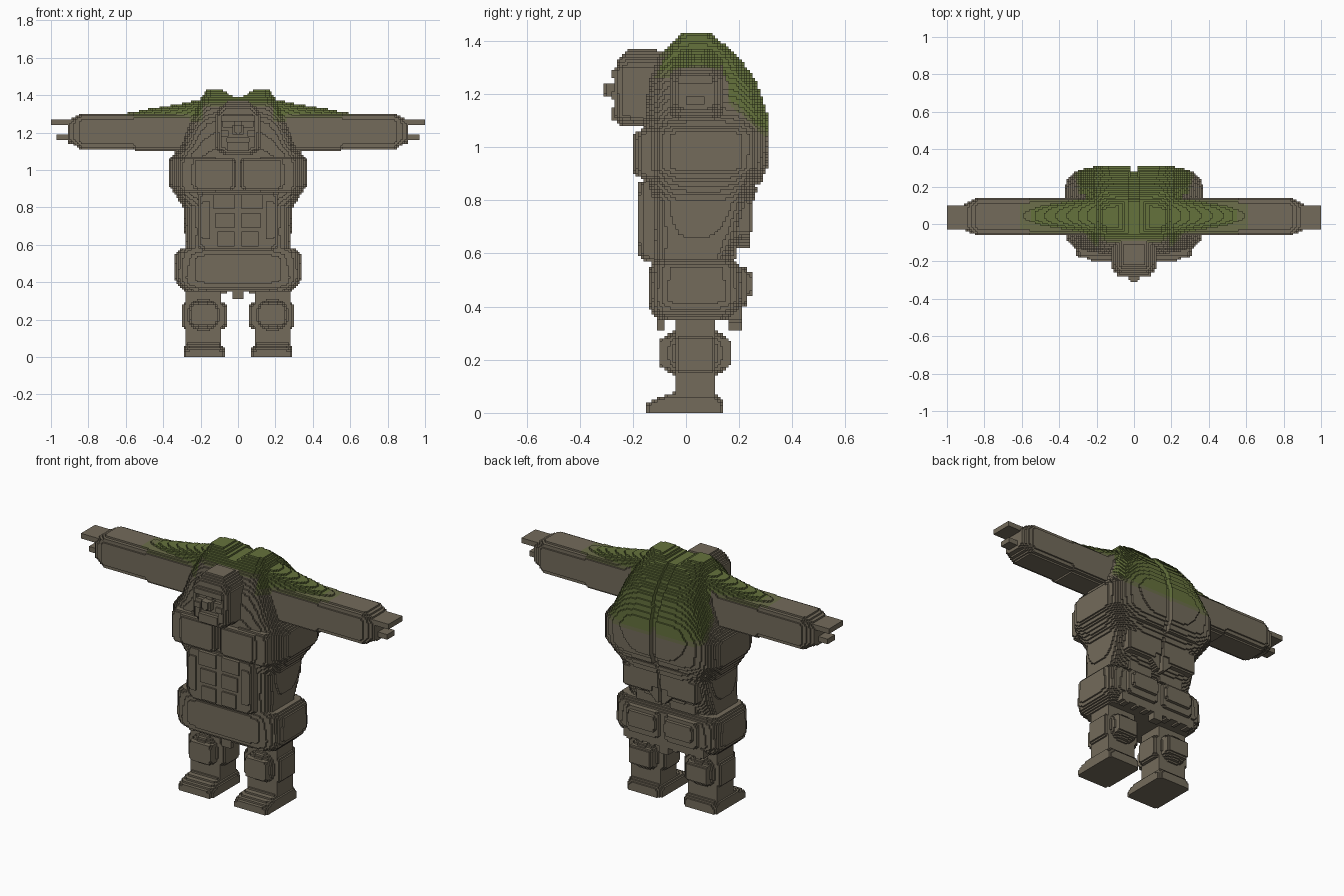
import bpy
import math

cube = bpy.data.objects.get("Cube")
if cube:
    bpy.data.objects.remove(cube)

V = 0.01  # block size


def material(name, rgb):
    mat = bpy.data.materials.new(name)
    mat.use_nodes = True
    mat.diffuse_color = (*rgb, 1)
    mat.node_tree.nodes["Principled BSDF"].inputs["Base Color"].default_value = (*rgb, 1)
    return mat


MATS = [material("stone_brown", (0.172, 0.146, 0.104)),
        material("moss_edge", (0.150, 0.157, 0.070)),
        material("moss_green", (0.130, 0.168, 0.046))]


def moss(x, y, z):
    """Moss grows on the shoulders and runs down the upper back."""
    ax = abs(x)
    level = z + 0.9 * max(0, y - 0.05) - 1.265
    if ax > 0.26 and y < 0.16:
        level = z - 1.283
        if ax > 0.55:
            level -= (ax - 0.55) * 0.2
        if ax > 0.62 or not -0.05 < y < 0.13:
            return 0
    elif ax < 0.19 and y < -0.03:
        level = z - 1.34
    if level < 0:
        return 0
    return 1 if level < 0.022 else 2


# Shape tests -----------------------------------------------------------
def loft(rows, n=4):
    """Section (t, p0, p1, q0, q1) blended along t, with rounded corners."""
    def test(p, q, t):
        for a, b in zip(rows, rows[1:]):
            if a[0] <= t <= b[0]:
                f = (t - a[0]) / (b[0] - a[0])
                p0, p1, q0, q1 = [i + (j - i) * f for i, j in zip(a[1:], b[1:])]
                u = (2 * p - p0 - p1) / (p1 - p0)
                w = (2 * q - q0 - q1) / (q1 - q0)
                return abs(u) ** n + abs(w) ** n < 1
        return False
    return test


def pad(x0, x1, y0, y1, z0, z1, n=8):
    """Soft-cornered block."""
    box = ((x0, x1), (y0, y1), (z0, z1))

    def test(*point):
        total = 0
        for c, (lo, hi) in zip(point, box):
            if not lo < c < hi:
                return False
            total += abs((2 * c - lo - hi) / (hi - lo)) ** n
        return total < 1
    return test


def union(*tests):
    return lambda x, y, z: any(t(x, y, z) for t in tests)


def solid(name, bounds, test, mossy=False):
    """Fill the bounds with blocks where test(|x|, y, z) holds, keep the shell."""
    X, y0, y1, z0, z1 = [round(b / V) for b in bounds]
    half = {(i, j, k) for i in range(X) for j in range(y0, y1) for k in range(z0, z1)
            if test((i + 0.5) * V, (j + 0.5) * V, (k + 0.5) * V)}
    cells = half | {(-1 - i, j, k) for i, j, k in half}
    index, verts, faces, mats = {}, [], [], []
    for cell in cells:
        for axis in range(3):
            for side in (0, 1):
                near = list(cell)
                near[axis] += 2 * side - 1
                if tuple(near) in cells:
                    continue
                ring = [(0, 0), (1, 0), (1, 1), (0, 1)]
                face = []
                for a, b in (ring if side else ring[::-1]):
                    corner = list(cell)
                    corner[axis] += side
                    corner[(axis + 1) % 3] += a
                    corner[(axis + 2) % 3] += b
                    key = tuple(corner)
                    if key not in index:
                        index[key] = len(verts)
                        verts.append([c * V for c in key])
                    face.append(index[key])
                faces.append(face)
                mats.append(moss(*[(c + 0.5) * V for c in cell]) if mossy else 0)
    mesh = bpy.data.meshes.new(name)
    mesh.from_pydata(verts, [], faces)
    for mat in MATS:
        mesh.materials.append(mat)
    mesh.polygons.foreach_set("material_index", mats)
    obj = bpy.data.objects.new(name, mesh)
    bpy.context.collection.objects.link(obj)
    return obj


# Feet and legs
foot = loft([(0, .07, .295, -.155, .14), (.03, .07, .295, -.155, .14),
             (.05, .075, .29, -.12, .135), (.08, .095, .275, -.04, .11)], 8)
shin = loft([(.04, .09, .28, -.045, .115), (.4, .09, .28, -.045, .115)], 8)
solid("feet", (.32, -.16, .15, 0, .08), foot)
solid("legs", (.32, -.06, .13, .04, .4), shin)

# Knee guards with raised plates
solid("knees", (.32, -.12, .18, .12, .33), union(
    pad(.06, .305, -.04, .11, .15, .29),
    pad(.09, .28, -.095, .165, .13, .32, 2.6),
    pad(.11, .255, -.105, .17, .17, .28, 10)))

# Belt with front and rear plates
hips = loft([(.35, -.29, .29, -.10, .16), (.38, -.32, .32, -.135, .20),
             (.42, -.338, .338, -.135, .215), (.55, -.338, .338, -.13, .21),
             (.58, -.31, .31, -.12, .18)], 6)
solid("belt", (.36, -.16, .27, .34, .6), union(
    hips, pad(-.24, .24, -.145, 0, .39, .55), pad(.015, .23, .1, .235, .40, .55),
    pad(.03, .21, .1, .255, .44, .53)))


# Ragged skirt hem, deepest at the centre
def hem(x, y, z):
    front, back = -.115 < y < -.075, .155 < y < .21
    low = .335 + .018 * abs(math.sin(x * 42)) + (0 if back else .01)
    if x < .03:
        low = .31
    return (front or back) and x < .26 and low < z < .4


solid("skirt_hem", (.3, -.13, .22, .3, .4), hem)

# Torso: waist, chest and two shoulder humps
trunk = loft([(.56, -.285, .285, -.13, .155), (.66, -.285, .285, -.13, .21),
              (.80, -.295, .295, -.13, .245), (.86, -.33, .33, -.15, .28),
              (.92, -.372, .372, -.16, .305), (1.05, -.372, .372, -.16, .31),
              (1.12, -.315, .315, -.155, .308), (1.25, -.265, .265, -.14, .265),
              (1.35, -.215, .215, -.10, .19), (1.43, -.17, .17, -.02, .09)], 4.5)


def torso(x, y, z):
    if not trunk(x, y, z):
        return False
    spine = x < .02 + .05 * max(0, z - 1.1) and y > .12
    if spine and z > .86 and not trunk(x, y + .03, z):
        return False
    if z > .84 and z < .865 and y > .255:
        return False
    return z < 1.39 + .6 * max(0, x - .02)


solid("torso", (.4, -.2, .33, .56, 1.43), torso, True)

# Chest and belly plates
solid("chest_plates", (.32, -.22, 0, .88, 1.08), union(
    pad(.012, .25, -.2, 0, .89, 1.065), pad(.1, .31, -.18, 0, .88, 1.07)))
abs_rows = [pad(.012, .115 + .012 * i, -.182, -.05, .585 + .1 * i, .675 + .1 * i)
            for i in range(3)]
solid("belly_plates", (.26, -.2, 0, .57, .9), union(
    pad(-.215, .215, -.17, -.02, .57, .885, 10),
    pad(.14, .205, -.176, -.05, .6, .86), *abs_rows))

# Lower back plates and tapering strap
back_v = loft([(.62, -.03, .03, .12, .235), (.80, -.2, .2, .12, .255),
               (.85, -.24, .24, .12, .27)], 8)
solid("back_plates", (.3, .1, .31, .56, .9), union(
    pad(.02, .2, .1, .19, .58, .66), pad(.04, .24, .1, .25, .67, .8),
    lambda x, y, z: x > .012 and back_v(x, y, z)))

# Head with brow, nose, cheeks, mouth and beard
skull = loft([(1.085, -.085, .085, -.255, -.04), (1.12, -.122, .122, -.27, 0),
              (1.29, -.125, .125, -.27, 0), (1.335, -.095, .095, -.255, -.03),
              (1.37, -.06, .06, -.22, -.12)], 5)
eye = pad(.02, .08, -.3, -.25, 1.225, 1.26)
mouth = pad(-.065, .065, -.3, -.255, 1.15, 1.17)
features = union(pad(-.095, .095, -.285, -.2, 1.262, 1.295),
                 pad(-.03, .03, -.31, -.2, 1.19, 1.245, 5),
                 pad(.045, .095, -.283, -.2, 1.175, 1.215),
                 pad(-.065, .065, -.282, -.2, 1.10, 1.148))
solid("head", (.14, -.32, .01, 1.08, 1.38), lambda x, y, z: features(x, y, z) or (
    skull(x, y, z) and not eye(x, y, z) and not mouth(x, y, z)))

# Arms, shoulder ridges and hands
arm = loft([(.2, -.065, .145, 1.1, 1.305), (.55, -.065, .145, 1.1, 1.305),
            (.56, -.06, .14, 1.11, 1.3), (.84, -.06, .14, 1.11, 1.3),
            (.88, -.045, .12, 1.135, 1.28), (.912, -.03, .105, 1.145, 1.265)], 4.5)
ridge = loft([(.15, -.08, .17, 1.05, 1.385), (.3, -.05, .14, 1.1, 1.355),
              (.45, -.03, .12, 1.15, 1.33), (.62, 0, .09, 1.2, 1.3)], 2.6)
solid("arms", (.92, -.1, .18, 1.05, 1.4),
      lambda x, y, z: arm(y, z, x) or ridge(y, z, x), True)
solid("hands", (1, -.05, .12, 1.15, 1.28), union(
    pad(.85, 1.01, -.03, .105, 1.235, 1.27, 30),
    pad(.85, .97, 0, .07, 1.16, 1.19, 30)))
